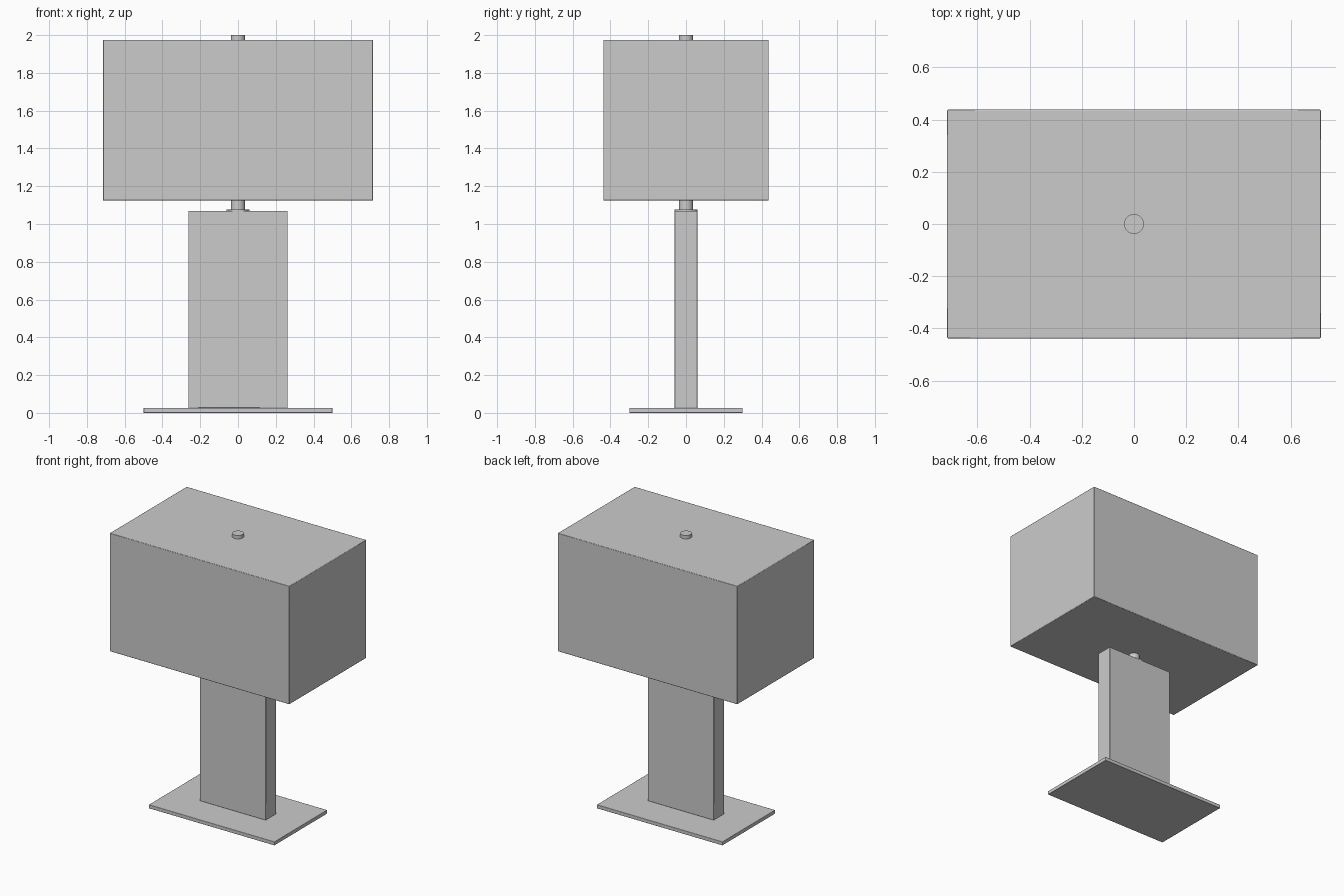
import bpy, bmesh
from mathutils import Vector

cube = bpy.data.objects.get("Cube")
if cube:
    bpy.data.objects.remove(cube, do_unlink=True)

grey = bpy.data.materials.new("light grey")
grey.use_nodes = True
colour = (0.6, 0.6, 0.6, 1)
grey.diffuse_color = colour
grey.node_tree.nodes["Principled BSDF"].inputs["Base Color"].default_value = colour


def add_box(name, size, z0, z1, margin, bevel):
    """Box with support loops near its borders and finely softened edges."""
    dims = Vector((size[0], size[1], z1 - z0))
    bm = bmesh.new()
    bmesh.ops.create_cube(bm, size=1)
    bmesh.ops.scale(bm, vec=dims, verts=bm.verts)
    for axis in range(3):
        normal = Vector((0, 0, 0))
        normal[axis] = 1
        for side in (-1, 1):
            offset = dims[axis] / 2 - margin
            if offset > 0:
                bmesh.ops.bisect_plane(bm, geom=bm.verts[:] + bm.edges[:] + bm.faces[:],
                                       plane_co=normal * offset * side, plane_no=normal)
    mesh = bpy.data.meshes.new(name)
    bm.to_mesh(mesh)
    bm.free()
    obj = bpy.data.objects.new(name, mesh)
    bpy.context.collection.objects.link(obj)
    obj.location.z = (z0 + z1) / 2
    soft = obj.modifiers.new("soft edges", "BEVEL")
    soft.width = bevel
    soft.segments = 2
    finish(obj)


def add_cylinder(name, radius, z0, z1):
    bpy.ops.mesh.primitive_cylinder_add(vertices=32, radius=radius, depth=z1 - z0,
                                        location=(0, 0, (z0 + z1) / 2))
    obj = bpy.context.object
    obj.name = name
    finish(obj)


def finish(obj):
    obj.data.materials.append(grey)
    bpy.ops.object.select_all(action="DESELECT")
    obj.select_set(True)
    bpy.context.view_layer.objects.active = obj
    bpy.ops.object.shade_smooth_by_angle()


# Foot plate and slab column
add_box("base_plate", (1.0, 0.6), 0, 0.026, 0.08, 0.002)
add_box("column", (0.525, 0.12), 0.026, 1.07, 0.15, 0.002)

# Neck fittings and finial
add_cylinder("neck_collar", 0.06, 1.07, 1.077)
add_cylinder("neck_rod", 0.038, 1.07, 1.13)
add_cylinder("finial", 0.038, 1.97, 2.0)

# Rectangular shade
add_box("lamp_shade", (1.43, 0.875), 1.125, 1.975, 0.15, 0.003)
